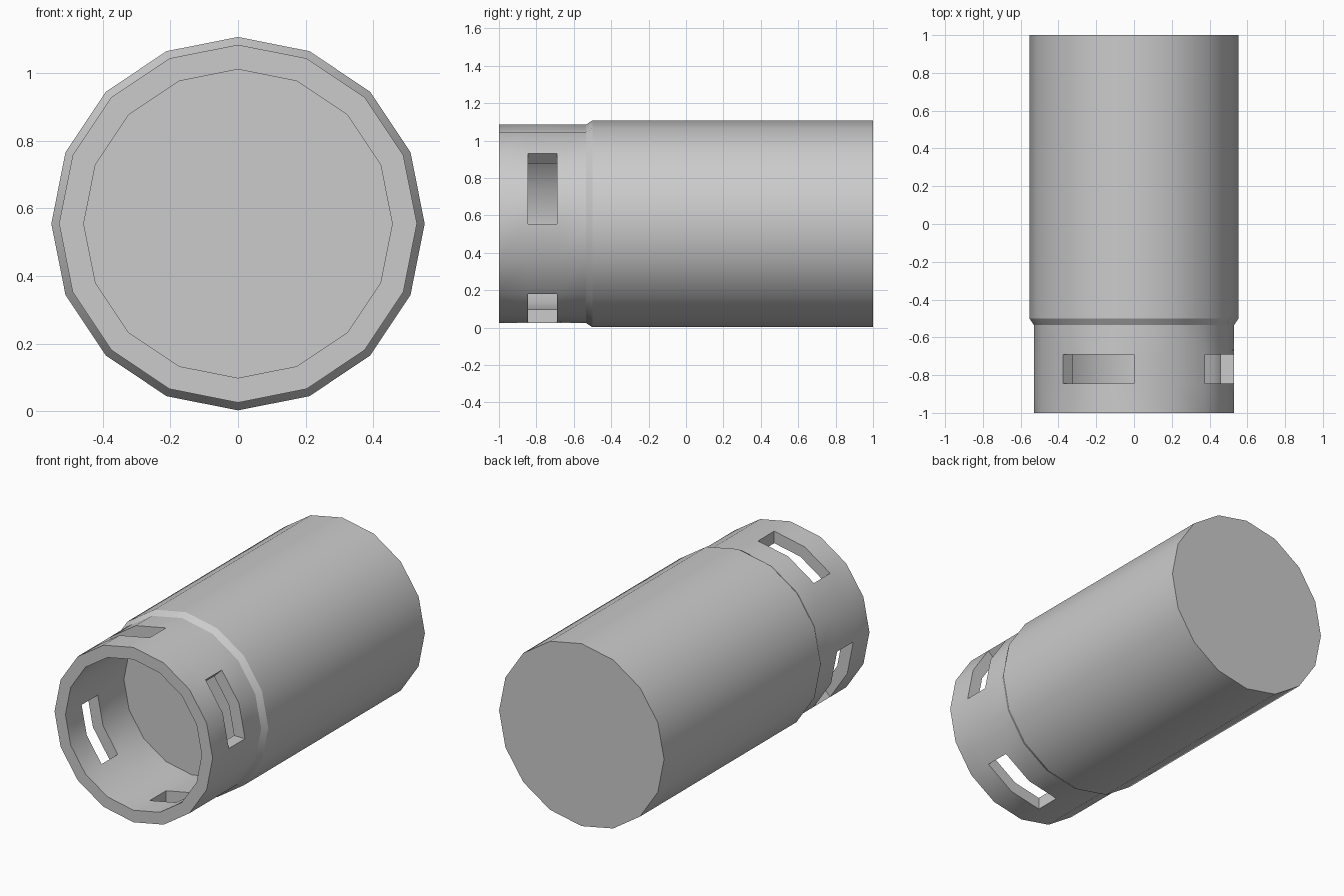
import bpy, bmesh, math

if "Cube" in bpy.data.objects:
    bpy.data.objects.remove(bpy.data.objects["Cube"])

SIDES = 16
R_BODY, R_NECK, R_BORE = 0.553, 0.53, 0.457
CENTRE_Z = 0.555
SLOT_Y = (-0.845, -0.69)

# Closed shell profile (radius, y): bore floor -> mouth -> neck -> chamfer -> back
PROFILE = [(R_BORE, -0.44), (R_BORE, SLOT_Y[1]), (R_BORE, SLOT_Y[0]), (R_BORE, -1.0),
           (R_NECK, -1.0), (R_NECK, SLOT_Y[0]), (R_NECK, SLOT_Y[1]),
           (R_NECK, -0.535), (R_BODY, -0.50), (R_BODY, 1.0)]
IN_BACK, IN_FRONT, OUT_FRONT, OUT_BACK = 1, 2, 5, 6


def is_slot(segment):
    # four slots, each two facets wide
    return segment % 4 in (0, 1)


bm = bmesh.new()
rings = []
for r, y in PROFILE:
    rings.append([bm.verts.new((r * math.cos(2 * math.pi * i / SIDES), y,
                                CENTRE_Z + r * math.sin(2 * math.pi * i / SIDES)))
                  for i in range(SIDES)])


def quad(a, i, b, j, c, k, d, l):
    bm.faces.new([rings[p][q % SIDES] for p, q in ((a, i), (b, j), (c, k), (d, l))])


# Revolved walls, left open where the slots pass through
for k in range(len(PROFILE) - 1):
    for i in range(SIDES):
        if k in (IN_BACK, OUT_FRONT) and is_slot(i):
            continue
        quad(k, i, k, i + 1, k + 1, i + 1, k + 1, i)

# Slot side walls and ends
for i in range(SIDES):
    if is_slot(i):
        quad(IN_FRONT, i, IN_FRONT, i + 1, OUT_FRONT, i + 1, OUT_FRONT, i)
        quad(IN_BACK, i, IN_BACK, i + 1, OUT_BACK, i + 1, OUT_BACK, i)
    if is_slot(i) != is_slot(i - 1):
        quad(IN_FRONT, i, OUT_FRONT, i, OUT_BACK, i, IN_BACK, i)

# Bore floor and back cap
bm.faces.new(rings[0])
bm.faces.new(rings[-1])
bmesh.ops.recalc_face_normals(bm, faces=bm.faces)

mesh = bpy.data.meshes.new("slotted_cylinder")
bm.to_mesh(mesh)
bm.free()
obj = bpy.data.objects.new("slotted_cylinder", mesh)
bpy.context.collection.objects.link(obj)
bpy.context.view_layer.objects.active = obj
obj.select_set(True)
bpy.ops.object.shade_smooth_by_angle(angle=math.radians(30))
